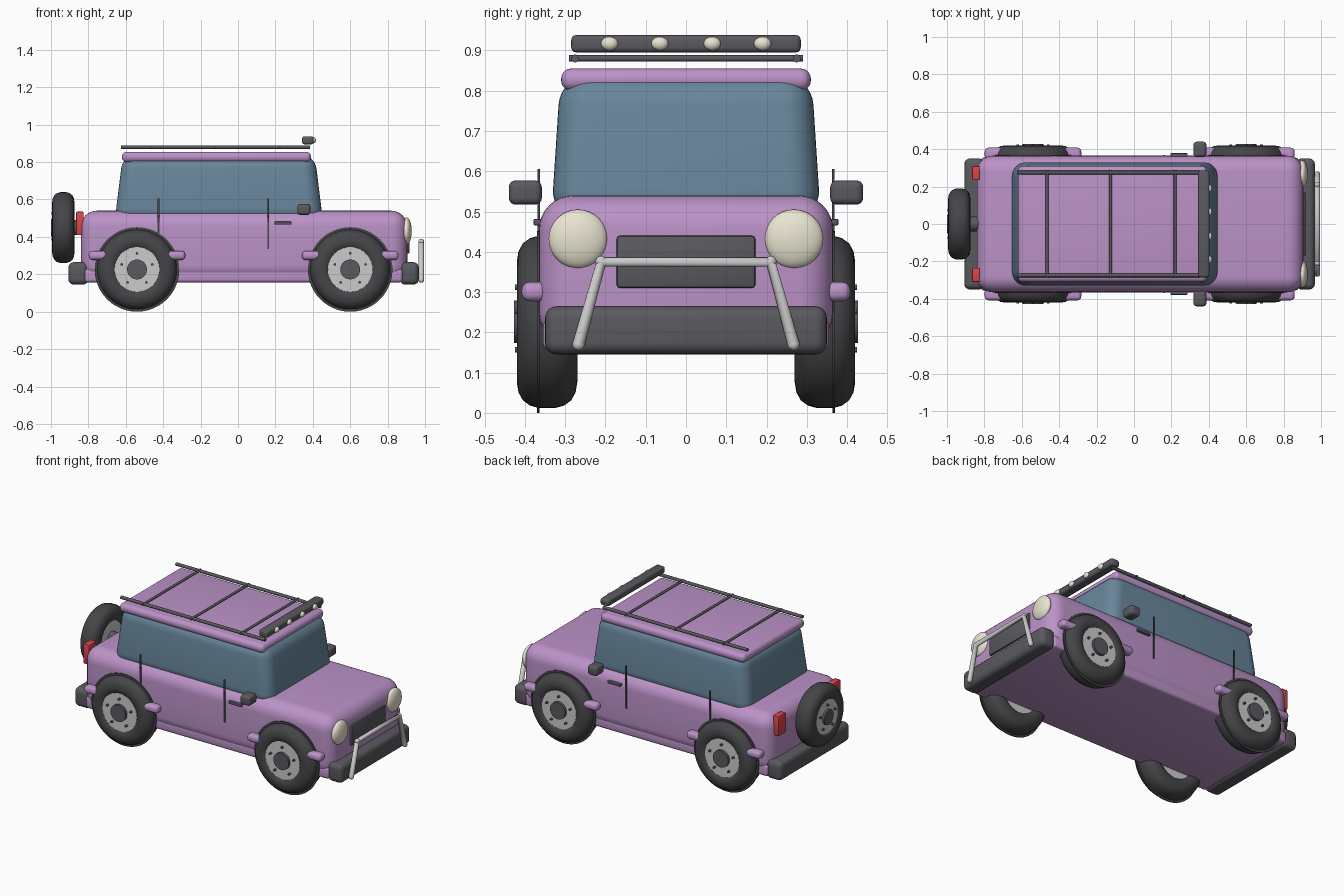
import bpy, bmesh, math
from mathutils import Matrix, Vector

if "Cube" in bpy.data.objects:
    bpy.data.objects.remove(bpy.data.objects["Cube"])


def material(name, r, g, b):
    m = bpy.data.materials.new(name)
    m.diffuse_color = (r, g, b, 1)
    m.use_nodes = True
    m.node_tree.nodes["Principled BSDF"].inputs["Base Color"].default_value = m.diffuse_color
    return m


PURPLE = material("purple_paint", 0.50, 0.29, 0.58)
GLASS = material("blue_glass", 0.14, 0.24, 0.33)
DARK = material("dark_trim", 0.10, 0.10, 0.115)
RUBBER = material("rubber", 0.06, 0.06, 0.065)
STEEL = material("pale_steel", 0.60, 0.60, 0.62)
CREAM = material("cream_lamp", 0.82, 0.78, 0.64)
RED = material("red_lamp", 0.70, 0.06, 0.07)


def finish(name, bm, mat, angle=40):
    bmesh.ops.recalc_face_normals(bm, faces=bm.faces)
    me = bpy.data.meshes.new(name)
    bm.to_mesh(me)
    bm.free()
    me.materials.append(mat)
    ob = bpy.data.objects.new(name, me)
    bpy.context.collection.objects.link(ob)
    bpy.ops.object.select_all(action='DESELECT')
    ob.select_set(True)
    bpy.context.view_layer.objects.active = ob
    bpy.ops.object.shade_smooth_by_angle(angle=math.radians(angle))
    return ob


def box(name, x, y, z, mat, bevel=0.0, top=(1, 1), segments=5):
    """Rounded box from (min, max) ranges; top scales the upper face."""
    bm = bmesh.new()
    bmesh.ops.create_cube(bm, size=1)
    mid = Vector([(a + b) / 2 for a, b in (x, y, z)])
    for v in bm.verts:
        sx, sy = top if v.co.z > 0 else (1, 1)
        v.co = mid + Vector((v.co.x * (x[1] - x[0]) * sx,
                             v.co.y * (y[1] - y[0]) * sy,
                             v.co.z * (z[1] - z[0])))
    if bevel:
        bmesh.ops.bevel(bm, geom=bm.edges[:], offset=bevel, segments=segments,
                        profile=0.5, affect='EDGES')
    return finish(name, bm, mat)


def side_range(s, a, b):
    return tuple(sorted((s * a, s * b)))


def ball(name, loc, radii, mat):
    bm = bmesh.new()
    bmesh.ops.create_uvsphere(bm, u_segments=32, v_segments=16, radius=1,
                              matrix=Matrix.Translation(loc) @ Matrix.Diagonal((*radii, 1)))
    return finish(name, bm, mat)


def lathe(name, profile, loc, axis, mat, steps=48):
    """Spin (radius, along-axis) points around the given axis."""
    bm = bmesh.new()
    pts = [bm.verts.new((r, 0, h)) for r, h in profile]
    edges = [bm.edges.new(p) for p in zip(pts, pts[1:])]
    bmesh.ops.spin(bm, geom=pts + edges, cent=(0, 0, 0), axis=(0, 0, 1),
                   angle=math.tau, steps=steps, use_merge=True)
    bmesh.ops.remove_doubles(bm, verts=bm.verts, dist=1e-5)
    rot = Vector((0, 0, 1)).rotation_difference(Vector(axis)).to_matrix().to_4x4()
    bm.transform(Matrix.Translation(loc) @ rot)
    return finish(name, bm, mat)


def disc(name, r, a, b, loc, axis, mat, steps=40):
    return lathe(name, [(0, a), (r, a), (r, b), (0, b)], loc, axis, mat, steps)


def tube(name, points, radius, mat):
    cu = bpy.data.curves.new(name, 'CURVE')
    cu.dimensions = '3D'
    cu.bevel_depth = radius
    cu.bevel_resolution = 4
    cu.use_fill_caps = True
    sp = cu.splines.new('POLY')
    sp.points.add(len(points) - 1)
    for p, co in zip(sp.points, points):
        p.co = (*co, 1)
    cu.materials.append(mat)
    ob = bpy.data.objects.new(name, cu)
    bpy.context.collection.objects.link(ob)
    return ob


def wheel(name, loc, axis, k=1.0, w=1.0):
    """Tyre, rim disc, hub and five bolts; axis points outward."""
    half = [(0.115, 0.060), (0.125, 0.070), (0.150, 0.075), (0.175, 0.071),
            (0.195, 0.060), (0.208, 0.042), (0.214, 0.020)]
    ring = half + [(r, -h) for r, h in reversed(half)] + half[:1]
    lathe(name + "_tyre", [(r * k, h * w) for r, h in ring], loc, axis, RUBBER)
    disc(name + "_rim", 0.120 * k, -0.062 * w, 0.066 * w, loc, axis, STEEL)
    disc(name + "_hub", 0.053 * k, 0, 0.082 * w, loc, axis, DARK)
    ax = Vector(axis)
    up = Vector((0, 0, 1))
    for i in range(5):
        d = Matrix.Rotation(math.tau * i / 5, 3, ax) @ up
        disc(name + "_bolt", 0.007, 0.05 * w, 0.08 * w, Vector(loc) + d * 0.086 * k,
             axis, DARK, 10)


# Body shell, sill, cabin glass and roof
box("body", (-0.84, 0.905), (-0.365, 0.365), (0.165, 0.54), PURPLE, 0.085, segments=8)
box("sill", (-0.82, 0.88), (-0.355, 0.355), (0.157, 0.23), PURPLE, 0.016, segments=3)
box("cabin_glass", (-0.66, 0.455), (-0.335, 0.335), (0.48, 0.84), GLASS, 0.075,
    top=(0.92, 0.93), segments=8)
box("roof", (-0.62, 0.39), (-0.31, 0.31), (0.80, 0.855), PURPLE, 0.025)

# Bumpers, grille and bull bar
box("front_bumper", (0.865, 0.967), (-0.35, 0.35), (0.145, 0.265), DARK, 0.03)
box("rear_bumper", (-0.907, -0.80), (-0.35, 0.35), (0.145, 0.265), DARK, 0.03)
box("grille", (0.88, 0.917), (-0.172, 0.172), (0.31, 0.44), DARK, 0.008, segments=2)
tube("bull_bar", [(0.98, -0.267, 0.17), (0.98, -0.21, 0.375),
                  (0.98, 0.21, 0.375), (0.98, 0.267, 0.17)], 0.015, STEEL)
for y, z in ((-0.267, 0.17), (-0.21, 0.375), (0.21, 0.375), (0.267, 0.17)):
    ball("bull_bar_joint", (0.98, y, z), (0.015,) * 3, STEEL)

# Roof rack and light bar
for x in (-0.465, -0.125, 0.22):
    tube("rack_crossbar", [(x, -0.29, 0.88), (x, 0.29, 0.88)], 0.008, DARK)
box("light_bar", (0.343, 0.403), (-0.285, 0.285), (0.895, 0.938), DARK, 0.012, segments=3)
for y in (-0.19, -0.065, 0.065, 0.19):
    ball("roof_lamp", (0.403, y, 0.917), (0.014, 0.021, 0.017), CREAM)

# Parts repeated on both sides
for s in (1, -1):
    tube("rack_rail", [(-0.625, s * 0.275, 0.88), (0.385, s * 0.275, 0.88)], 0.010, DARK)
    ball("headlight", (0.90, s * 0.268, 0.432), (0.029, 0.073, 0.073), CREAM)
    box("tail_light", (-0.865, -0.825), side_range(s, 0.235, 0.31), (0.41, 0.535), RED,
        0.005, segments=2)
    box("mirror", (0.318, 0.387), side_range(s, 0.358, 0.44), (0.517, 0.577), DARK, 0.017)
    box("door_handle", (0.195, 0.287), side_range(s, 0.355, 0.379), (0.465, 0.482), DARK,
        0.005, segments=2)
    for x in (-0.425, 0.162):
        box("door_seam", (x - 0.005, x + 0.005), side_range(s, 0.363, 0.369),
            (0.335, 0.605), RUBBER)
    for x, label in ((-0.54, "rear"), (0.60, "front")):
        box(label + "_fender", (x - 0.258, x + 0.258), side_range(s, 0.345, 0.408),
            (0.277, 0.325), PURPLE, 0.02)
        wheel(label + "_wheel", (x, s * 0.345, 0.226), (0, s, 0))
        disc(label + "_tread_rib", 0.226, -0.003, 0.003, (x, s * 0.367, 0.226),
             (0, s, 0), RUBBER, 48)

# Spare wheel on the back
wheel("spare_wheel", (-0.934, 0, 0.45), (-1, 0, 0), 0.885, 0.8)
disc("spare_mount", 0.04, 0, 0.12, (-0.92, 0, 0.45), (1, 0, 0), DARK)
